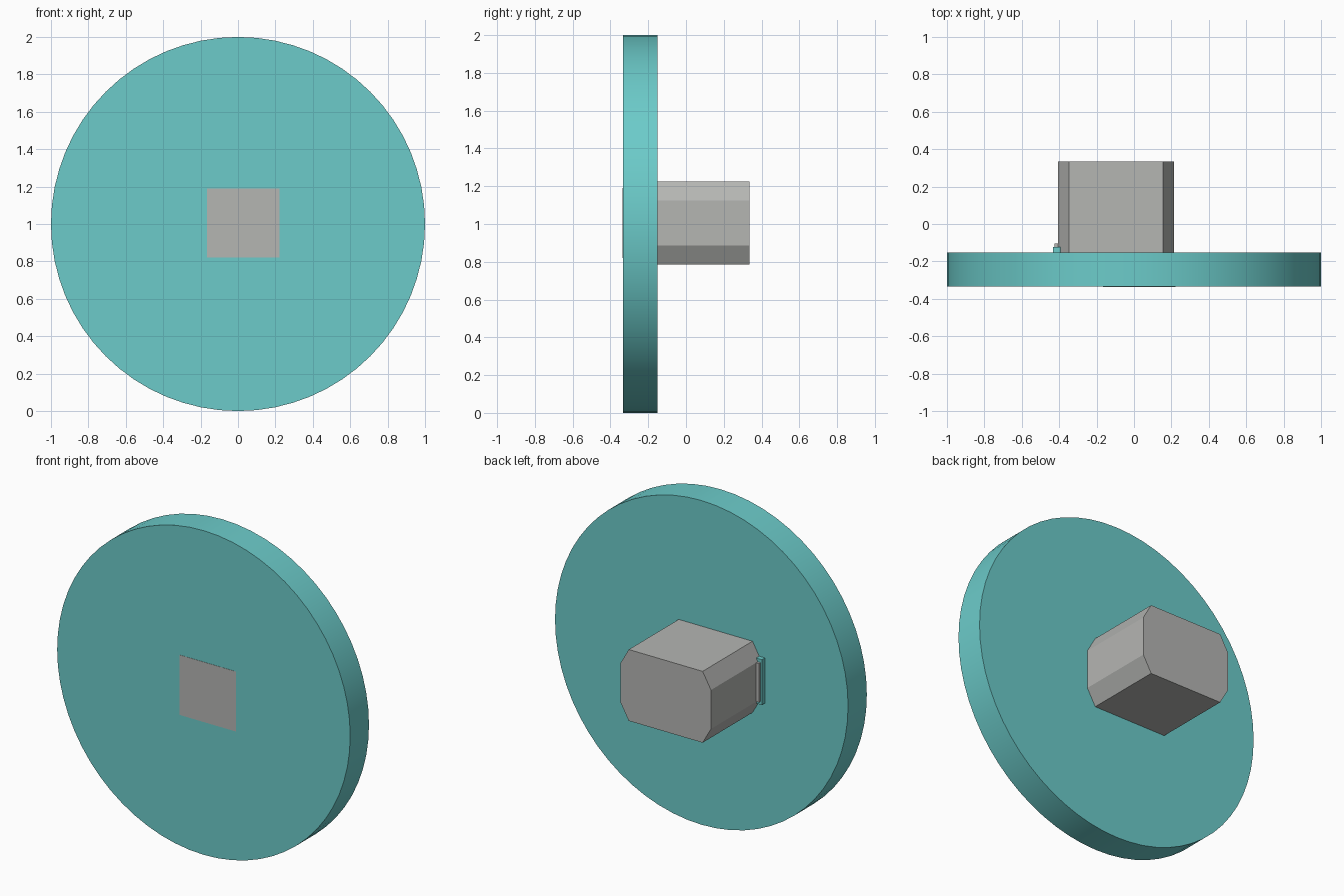
import bpy, bmesh, math
from mathutils import Matrix, Vector

cube = bpy.data.objects.get("Cube")
if cube:
    bpy.data.objects.remove(cube, do_unlink=True)


def material(name, rgb):
    m = bpy.data.materials.new(name)
    m.use_nodes = True
    m.diffuse_color = (*rgb, 1)
    m.node_tree.nodes["Principled BSDF"].inputs["Base Color"].default_value = (*rgb, 1)
    return m


teal = material("teal", (0.15, 0.60, 0.59))
gray = material("warm gray", (0.46, 0.465, 0.45))


def finish(name, bm, mat):
    bmesh.ops.recalc_face_normals(bm, faces=bm.faces)
    mesh = bpy.data.meshes.new(name)
    bm.to_mesh(mesh)
    bm.free()
    mesh.materials.append(mat)
    ob = bpy.data.objects.new(name, mesh)
    bpy.context.collection.objects.link(ob)
    return ob


def prism(name, mat, x, y, z, cut_x=0, cut_z=0):
    """Block along y whose four long corners are cut off."""
    pts = []
    for sx, sz in ((0, 0), (1, 0), (1, 1), (0, 1)):
        ix, iz = (1, -1)[sx] * cut_x, (1, -1)[sz] * cut_z
        pair = [(x[sx], z[sz] + iz), (x[sx] + ix, z[sz])]
        if not cut_x:
            pair = pair[:1]
        pts += pair if sx == sz else pair[::-1]
    bm = bmesh.new()
    face = bm.faces.new([bm.verts.new((px, y[0], pz)) for px, pz in pts])
    side = bmesh.ops.extrude_face_region(bm, geom=[face])["geom"]
    bmesh.ops.translate(bm, vec=Vector((0, y[1] - y[0], 0)),
                        verts=[v for v in side if isinstance(v, bmesh.types.BMVert)])
    return finish(name, bm, mat)


# Round disc standing upright
bm = bmesh.new()
bmesh.ops.create_cone(bm, cap_ends=True, segments=64, radius1=1, radius2=1, depth=0.183,
                      matrix=Matrix.Translation((0, -0.243, 1)) @ Matrix.Rotation(math.pi / 2, 4, "X"))
disc = finish("disc", bm, teal)
bpy.context.view_layer.objects.active = disc
disc.select_set(True)
bpy.ops.object.shade_smooth_by_angle(angle=math.radians(30))

# Chamfered housing on the back
prism("housing", gray, (-0.405, 0.213), (-0.152, 0.335), (0.785, 1.225), 0.057, 0.1)

# Flush square on the front
prism("front_square", gray, (-0.165, 0.222), (-0.336, -0.33), (0.82, 1.19))

# Small latch beside the housing
prism("latch_base", teal, (-0.432, -0.38), (-0.153, -0.122), (0.865, 1.145))
prism("latch_cover", gray, (-0.424, -0.38), (-0.122, -0.105), (0.885, 1.125))
